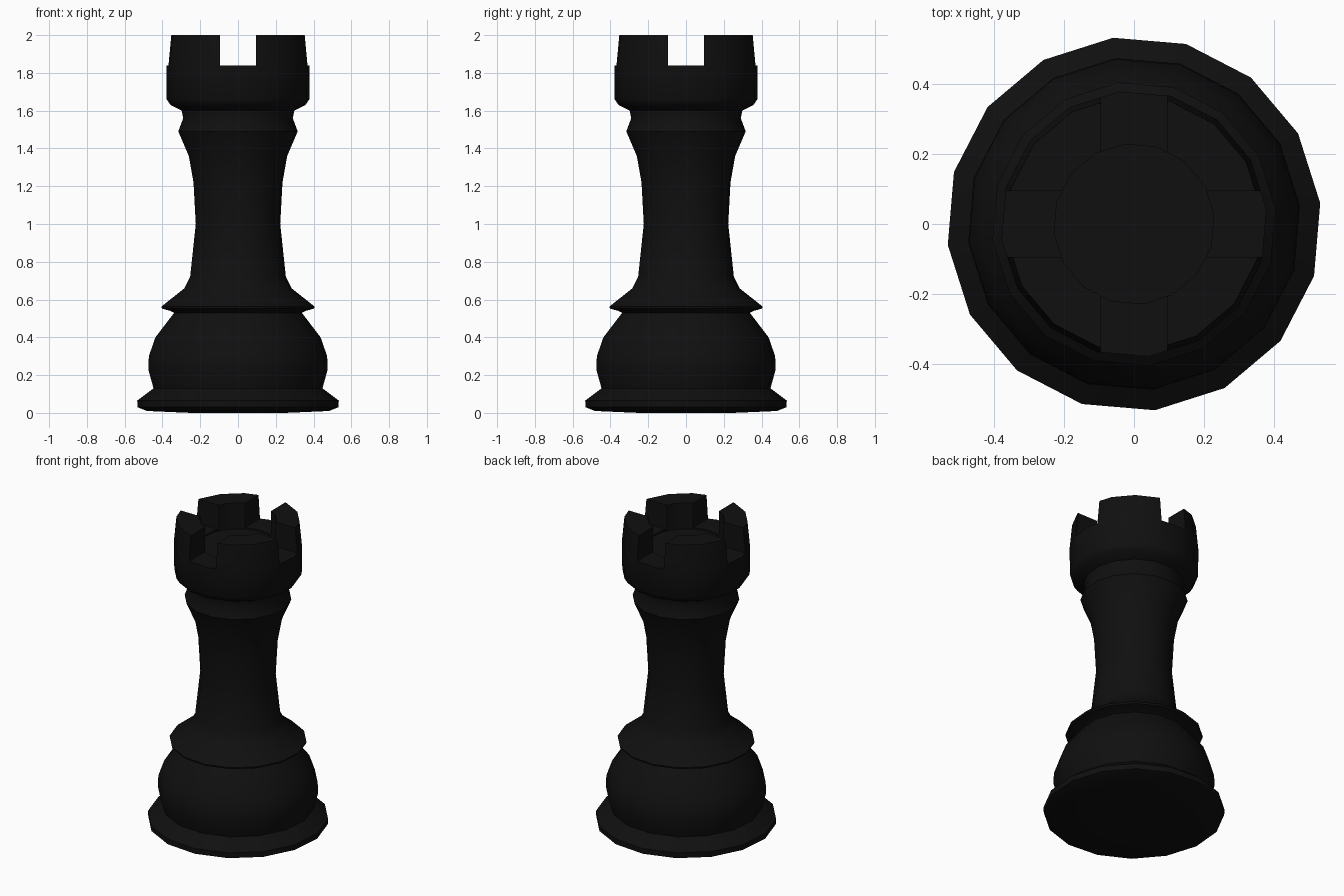
import bpy
import bmesh
import math

SIDES = 16
PHASE = math.radians(6.4)

default = bpy.data.objects.get("Cube")
if default:
    bpy.data.objects.remove(default, do_unlink=True)

black = bpy.data.materials.new("black")
black.use_nodes = True
colour = (0.005, 0.005, 0.005, 1)
black.diffuse_color = colour
black.node_tree.nodes["Principled BSDF"].inputs["Base Color"].default_value = colour


def add_object(name, bm):
    bmesh.ops.recalc_face_normals(bm, faces=bm.faces)
    mesh = bpy.data.meshes.new(name)
    bm.to_mesh(mesh)
    bm.free()
    obj = bpy.data.objects.new(name, mesh)
    bpy.context.collection.objects.link(obj)
    mesh.materials.append(black)
    return obj


def lathe(name, profile):
    """Closed solid of revolution from (radius, height) points."""
    bm = bmesh.new()
    rings = []
    for r, z in profile:
        angles = [PHASE + math.tau * i / SIDES for i in range(SIDES)]
        rings.append([bm.verts.new((r * math.cos(a), r * math.sin(a), z)) for a in angles])
    for low, high in zip(rings, rings[1:]):
        for i in range(SIDES):
            j = (i + 1) % SIDES
            bm.faces.new((low[i], low[j], high[j], high[i]))
    bm.faces.new(rings[0])
    bm.faces.new(rings[-1])
    return add_object(name, bm)


def box(name, size, z):
    bm = bmesh.new()
    bmesh.ops.create_cube(bm, size=1)
    bmesh.ops.scale(bm, vec=size, verts=bm.verts)
    bmesh.ops.translate(bm, vec=(0, 0, z), verts=bm.verts)
    return add_object(name, bm)


# Foot, belly, collar, shaft, neck ring and hollow crown in one profile
profile = [
    (0.25, 0), (0.485, 0.01), (0.535, 0.03), (0.537, 0.065),  # foot
    (0.45, 0.13), (0.478, 0.23), (0.475, 0.3), (0.44, 0.4), (0.34, 0.53),  # belly
    (0.36, 0.54), (0.405, 0.552), (0.408, 0.563), (0.285, 0.66),  # collar
    (0.255, 0.72), (0.225, 1.0), (0.237, 1.22), (0.262, 1.36),  # shaft
    (0.318, 1.49), (0.292, 1.56), (0.3, 1.6),  # neck ring
    (0.36, 1.63), (0.38, 1.66), (0.382, 1.84), (0.367, 2.0),  # crown wall
    (0.23, 2.0), (0.23, 1.83),  # hollow
]
rook = lathe("rook_body", profile)

# Crossed slots that split the crown into four battlements
cutters = [
    box("slot_cutter_x", (1, 0.19, 0.4), 2.04),
    box("slot_cutter_y", (0.19, 1, 0.4), 2.04),
]
for cutter in cutters:
    cutter.hide_render = True
    cut = rook.modifiers.new(cutter.name, 'BOOLEAN')
    cut.operation = 'DIFFERENCE'
    cut.solver = 'EXACT'
    cut.object = cutter

# Bake the cuts and drop the cutters
graph = bpy.context.evaluated_depsgraph_get()
graph.update()
baked = bpy.data.meshes.new_from_object(rook.evaluated_get(graph))
rook.modifiers.clear()
rook.data = baked
for cutter in cutters:
    bpy.data.objects.remove(cutter, do_unlink=True)

# Smooth rounded sides, crisp rims
bpy.ops.object.select_all(action='DESELECT')
rook.select_set(True)
bpy.context.view_layer.objects.active = rook
bpy.ops.object.shade_smooth_by_angle(angle=math.radians(40))
